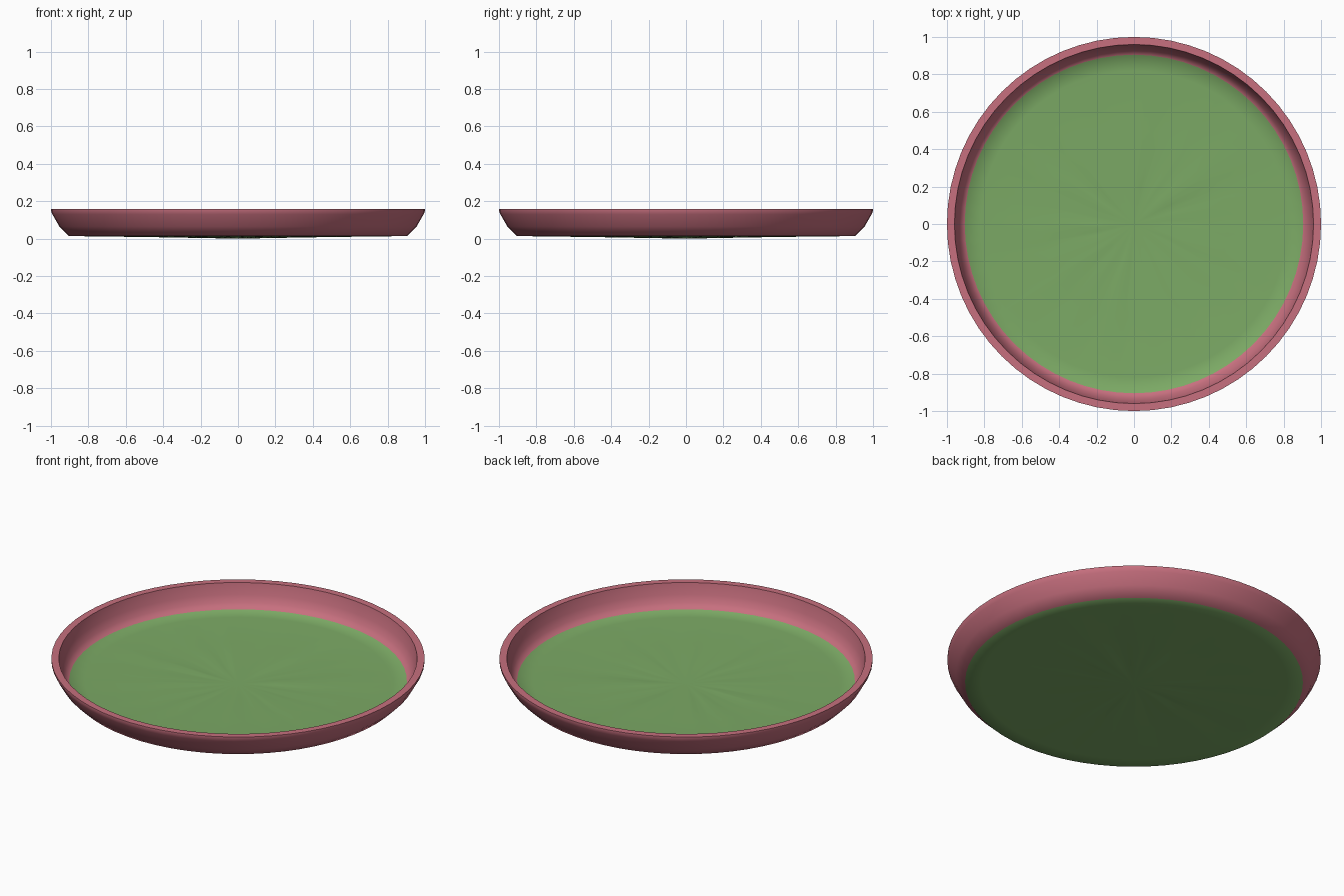
import bpy, bmesh, math, random
from math import cos, sin, tau

old = bpy.data.objects.get("Cube")
if old:
    bpy.data.objects.remove(old, do_unlink=True)

SIDES = 64
random.seed(4)
# Slight hand-made ripple, one value per spoke
ripple = [random.uniform(-1, 1) for _ in range(SIDES)]


def make_material(name, color):
    mat = bpy.data.materials.new(name)
    mat.use_nodes = True
    mat.diffuse_color = color
    bsdf = mat.node_tree.nodes["Principled BSDF"]
    bsdf.inputs["Base Color"].default_value = color
    bsdf.inputs["Roughness"].default_value = 0.8
    return mat


pink = make_material("rose_pink", (0.57, 0.16, 0.21, 1))
green = make_material("leaf_green", (0.2, 0.4, 0.13, 1))

# Profile (radius, height) from the underside centre, over the rim, to the top centre
under = [(0.2, 0.006), (0.5, 0.01), (0.82, 0.013), (0.905, 0.015)]
wall = [(0.955, 0.065), (0.992, 0.13), (1.0, 0.148), (1.0, 0.16),
        (0.96, 0.16), (0.948, 0.095), (0.93, 0.055)]
floor = [(0.905, 0.027), (0.82, 0.021), (0.5, 0.017), (0.2, 0.013)]
profile = under + wall + floor


def ripple_height(r, i):
    return 0.0035 * ripple[i] * max(0, 1 - r / 0.8)


bm = bmesh.new()
rings = []
for r, z in profile:
    rings.append([bm.verts.new((r * cos(tau * i / SIDES), r * sin(tau * i / SIDES),
                                z + ripple_height(r, i))) for i in range(SIDES)])

# Dish surface: floor bands are green, the raised wall is pink
first_wall, last_wall = len(under) - 1, len(under) + len(wall) - 1
for k, (a, b) in enumerate(zip(rings, rings[1:])):
    for i in range(SIDES):
        j = (i + 1) % SIDES
        face = bm.faces.new((a[i], a[j], b[j], b[i]))
        face.material_index = 0 if first_wall <= k <= last_wall else 1

# Centre fans closing the floor above and below
for ring, z in ((rings[0], 0.0), (rings[-1], 0.01)):
    centre = bm.verts.new((0, 0, z))
    for i in range(SIDES):
        face = bm.faces.new((centre, ring[i], ring[(i + 1) % SIDES]))
        face.material_index = 1

bmesh.ops.recalc_face_normals(bm, faces=bm.faces)
mesh = bpy.data.meshes.new("round_tray")
bm.to_mesh(mesh)
bm.free()
tray = bpy.data.objects.new("round_tray", mesh)
bpy.context.collection.objects.link(tray)
for mat in (pink, green):
    mesh.materials.append(mat)

bpy.context.view_layer.objects.active = tray
tray.select_set(True)
bpy.ops.object.shade_smooth_by_angle(angle=math.radians(50))
